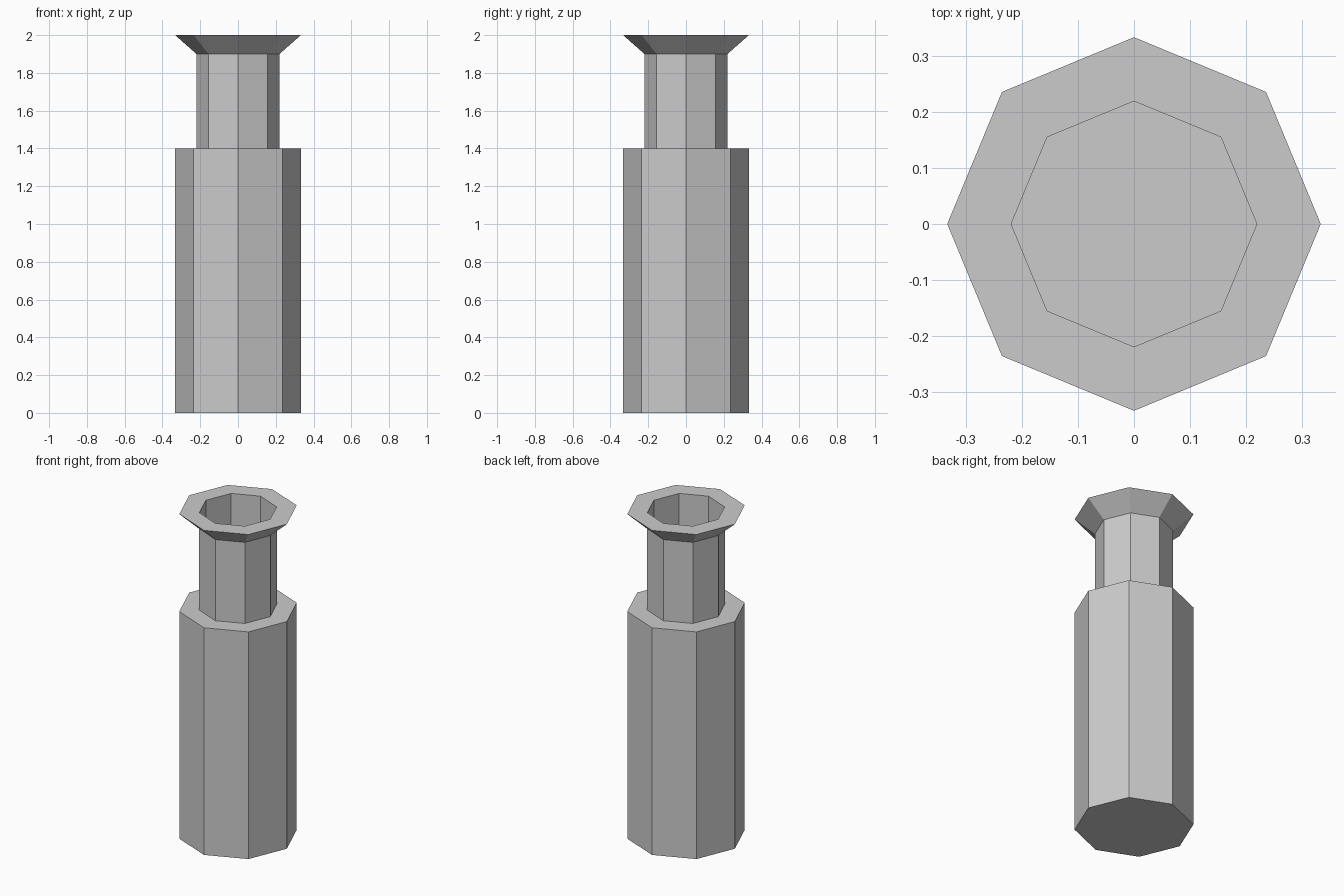
import bpy, bmesh, math

if "Cube" in bpy.data.objects:
    bpy.data.objects.remove(bpy.data.objects["Cube"])

SIDES = 8
R_BODY, R_NECK, R_BORE = 0.333, 0.22, 0.219
Z_SHOULDER, Z_FLARE, Z_TOP = 1.4, 1.9, 2.0

grey = bpy.data.materials.new("plain_grey")
grey.diffuse_color = (0.6, 0.6, 0.6, 1)
grey.use_nodes = True
grey.node_tree.nodes["Principled BSDF"].inputs["Base Color"].default_value = grey.diffuse_color


def lathe(name, profile):
    """Turn a (radius, height) profile into an eight-sided solid, capping both ends."""
    bm = bmesh.new()
    rings = []
    for r, z in profile:
        angles = [2 * math.pi * i / SIDES for i in range(SIDES)]
        rings.append([bm.verts.new((r * math.cos(a), r * math.sin(a), z)) for a in angles])
    for low, high in zip(rings, rings[1:]):
        for i in range(SIDES):
            j = (i + 1) % SIDES
            bm.faces.new((low[i], low[j], high[j], high[i]))
    bm.faces.new(rings[0][::-1])
    bm.faces.new(rings[-1])
    mesh = bpy.data.meshes.new(name)
    bm.to_mesh(mesh)
    bm.free()
    mesh.materials.append(grey)
    obj = bpy.data.objects.new(name, mesh)
    bpy.context.collection.objects.link(obj)
    return obj


# Body, shoulder, neck, flared lip and hollow bore in one continuous surface
lathe("bottle", [
    (R_BODY, 0),
    (R_BODY, Z_SHOULDER),
    (R_NECK, Z_SHOULDER),
    (R_NECK, Z_FLARE),
    (R_BODY, Z_TOP),
    (R_BORE, Z_TOP),
    (R_BORE, Z_SHOULDER),
])
